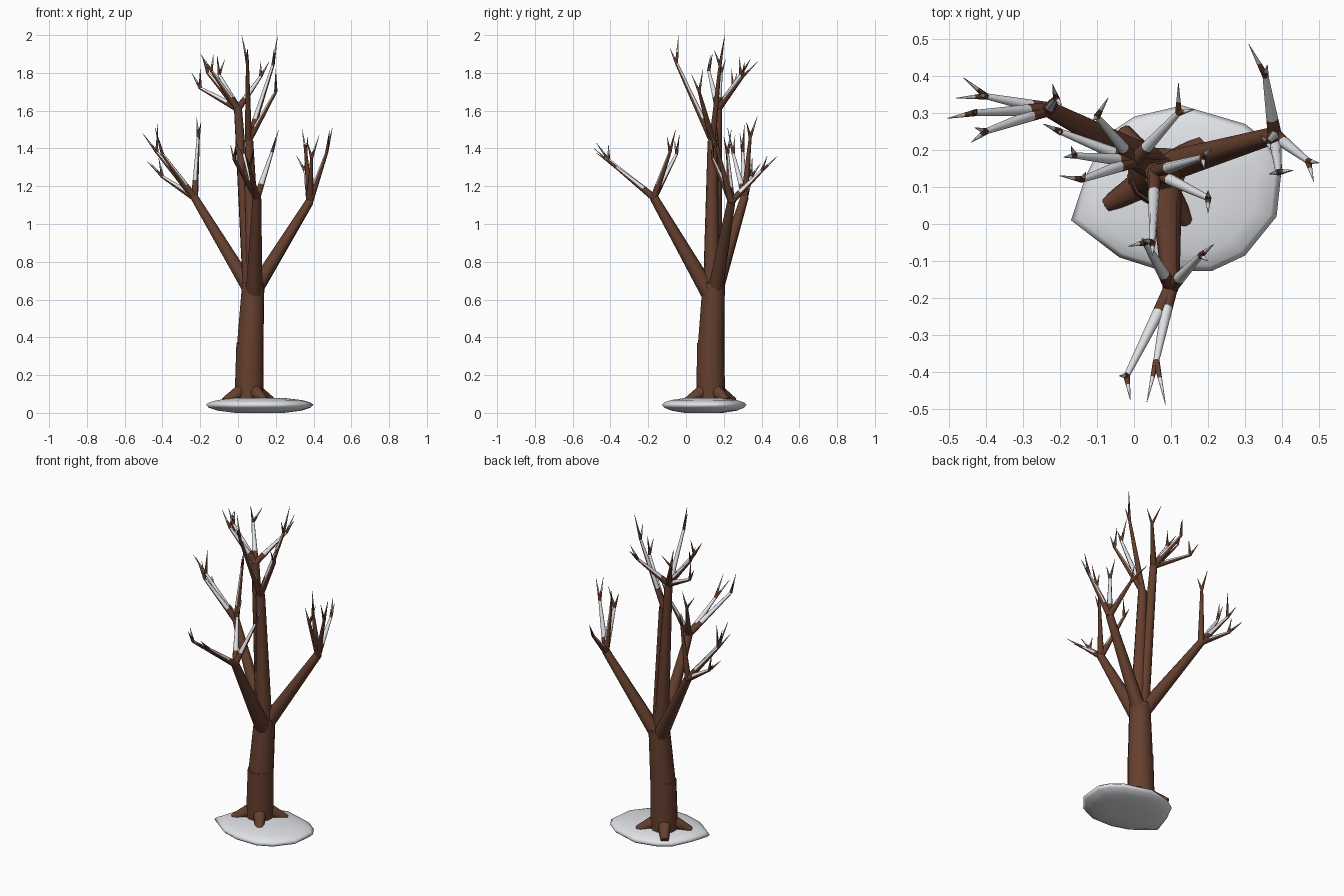
import bpy, bmesh, math
from mathutils import Vector

if "Cube" in bpy.data.objects:
    bpy.data.objects.remove(bpy.data.objects["Cube"])


def material(name, rgb):
    m = bpy.data.materials.new(name)
    m.diffuse_color = (*rgb, 1)
    m.use_nodes = True
    m.node_tree.nodes["Principled BSDF"].inputs["Base Color"].default_value = m.diffuse_color
    return m


BARK = material("bark brown", (0.13, 0.05, 0.028))
SNOW = material("snow white", (0.78, 0.80, 0.83))


def tube(bm, p0, p1, r0, r1, sides, segs=1, snow_from=None):
    """Straight tapered limb; upward faces past snow_from turn to snow."""
    p0, p1 = Vector(p0), Vector(p1)
    q = (p1 - p0).to_track_quat('Z', 'Y')
    rings = []
    for s in range(segs + 1):
        t = s / segs
        c, r = p0.lerp(p1, t), r0 + (r1 - r0) * t
        rings.append([bm.verts.new(c + q @ Vector((r * math.cos(a), r * math.sin(a), 0)))
                      for a in (2 * math.pi * i / sides for i in range(sides))])
    for s in range(segs):
        for i in range(sides):
            j = (i + 1) % sides
            f = bm.faces.new((rings[s][i], rings[s][j], rings[s + 1][j], rings[s + 1][i]))
            f.normal_update()
            if snow_from is not None and (s + 0.5) / segs > snow_from and f.normal.z > 0.12:
                f.material_index = 1
    bm.faces.new(rings[0][::-1])
    bm.faces.new(rings[-1])


def finish(bm, name, mats=(BARK, SNOW), angle=70):
    me = bpy.data.meshes.new(name)
    bm.to_mesh(me)
    bm.free()
    for m in mats:
        me.materials.append(m)
    ob = bpy.data.objects.new(name, me)
    bpy.context.collection.objects.link(ob)
    bpy.context.view_layer.objects.active = ob
    ob.select_set(True)
    bpy.ops.object.shade_smooth_by_angle(angle=math.radians(angle))
    ob.select_set(False)
    return ob


def twigs(bm, node, spec):
    """Each entry: twig end followed by the tips that fork from it."""
    for end, *tips in spec:
        tube(bm, node, end, 0.019, 0.008, 8, 7, 0.35)
        for tip in tips:
            tube(bm, end, tip, 0.009, 0.0008, 6, 5, 0.35)


# Snow mound: irregular outline lofted into a smooth lens
outline = [(-.17, .01), (-.04, -.09), (.07, -.125), (.21, -.127), (.30, -.085), (.385, .02),
           (.40, .16), (.365, .22), (.30, .27), (.13, .32), (.0, .29), (-.075, .24), (-.13, .13)]
centre = Vector((0.115, 0.095))
bm = bmesh.new()
rings = []
for scale, z in ((0.45, 0.0), (0.78, 0.012), (0.95, 0.028), (1.0, 0.043), (0.94, 0.056),
                 (0.78, 0.068), (0.45, 0.079)):
    pts = [centre + (Vector(p) - centre) * scale for p in outline]
    rings.append([bm.verts.new((p.x, p.y, z)) for p in pts])
n = len(outline)
for lo, hi in zip(rings, rings[1:]):
    for i in range(n):
        j = (i + 1) % n
        bm.faces.new((lo[i], lo[j], hi[j], hi[i]))
bm.faces.new(rings[0][::-1])
bm.faces.new(rings[-1])
finish(bm, "snow_mound", (SNOW,), 180)

# Trunk in two stacked pieces
bm = bmesh.new()
tube(bm, (.058, .13, .03), (.063, .131, .37), .079, .073, 12)
finish(bm, "lower_trunk")
bm = bmesh.new()
tube(bm, (.065, .133, .365), (.081, .147, .69), .071, .060, 12)
finish(bm, "upper_trunk")

# Four flared roots
bm = bmesh.new()
for deg in (35, 126, 211, 304):
    d = Vector((math.cos(math.radians(deg)), math.sin(math.radians(deg)), 0))
    o = Vector((.058, .13, 0))
    tube(bm, o + d * .03 + Vector((0, 0, .125)), o + d * .15 + Vector((0, 0, .062)), .042, .022, 8)
finish(bm, "roots")

# Left branch
node = (-.23, .31, 1.14)
bm = bmesh.new()
tube(bm, (.06, .16, .66), node, .042, .022, 8)
twigs(bm, node, [
    [(-.43, .30, 1.38), (-.505, .285, 1.48), (-.425, .31, 1.53)],
    [(-.40, .345, 1.25), (-.46, .395, 1.32), (-.42, .35, 1.35), (-.48, .34, 1.33)],
    [(-.40, .25, 1.37), (-.44, .22, 1.51), (-.43, .26, 1.47)],
    [(-.21, .34, 1.46), (-.22, .378, 1.57), (-.195, .32, 1.54)]])
finish(bm, "left_branch")

# Right branch
node = (.38, .24, 1.12)
bm = bmesh.new()
tube(bm, (.09, .155, .65), node, .042, .023, 8)
twigs(bm, node, [
    [(.355, .40, 1.28), (.31, .485, 1.36), (.36, .43, 1.36)],
    [(.47, .17, 1.38), (.485, .115, 1.50), (.50, .165, 1.51)],
    [(.39, .14, 1.35), (.43, .145, 1.47), (.365, .135, 1.44)],
    [(.36, .22, 1.37), (.34, .24, 1.50), (.37, .20, 1.46)]])
finish(bm, "right_branch")

# Front branch
node = (.10, -.17, 1.14)
bm = bmesh.new()
tube(bm, (.085, .125, .63), node, .045, .023, 8)
twigs(bm, node, [
    [(-.02, -.41, 1.34), (-.01, -.475, 1.43), (-.04, -.41, 1.42)],
    [(.06, -.37, 1.30), (.085, -.487, 1.40), (.035, -.48, 1.38)],
    [(.03, -.05, 1.37), (-.015, -.06, 1.44), (.05, -.035, 1.47)],
    [(.18, -.085, 1.38), (.215, -.055, 1.50), (.20, -.10, 1.46)]])
finish(bm, "front_branch")

# Two central leaders rising side by side from the trunk
node = (.055, .14, 1.44)
bm = bmesh.new()
tube(bm, (.085, .135, .66), node, .045, .026, 8)
twigs(bm, node, [
    [(.20, .07, 1.70), (.20, .03, 1.79), (.20, .09, 1.82)],
    [(.05, -.05, 1.85), (.02, -.04, 2.0), (.05, -.085, 1.93)],
    [(.185, .18, 1.84), (.21, .205, 2.0), (.19, .15, 1.92)]])
finish(bm, "central_branch")

node = (.0, .17, 1.61)
bm = bmesh.new()
tube(bm, (.065, .15, .66), node, .042, .022, 8)
twigs(bm, node, [
    [(-.14, .12, 1.81), (-.20, .13, 1.90), (-.13, .14, 1.90)],
    [(-.16, .185, 1.80), (-.19, .18, 1.89), (-.17, .21, 1.87)],
    [(-.20, .25, 1.72), (-.245, .27, 1.80), (-.20, .24, 1.82)],
    [(-.10, .29, 1.79), (-.07, .34, 1.87), (-.11, .28, 1.89)],
    [(.12, .30, 1.78), (.12, .38, 1.86), (.165, .31, 1.86)]])
finish(bm, "upper_branch")
